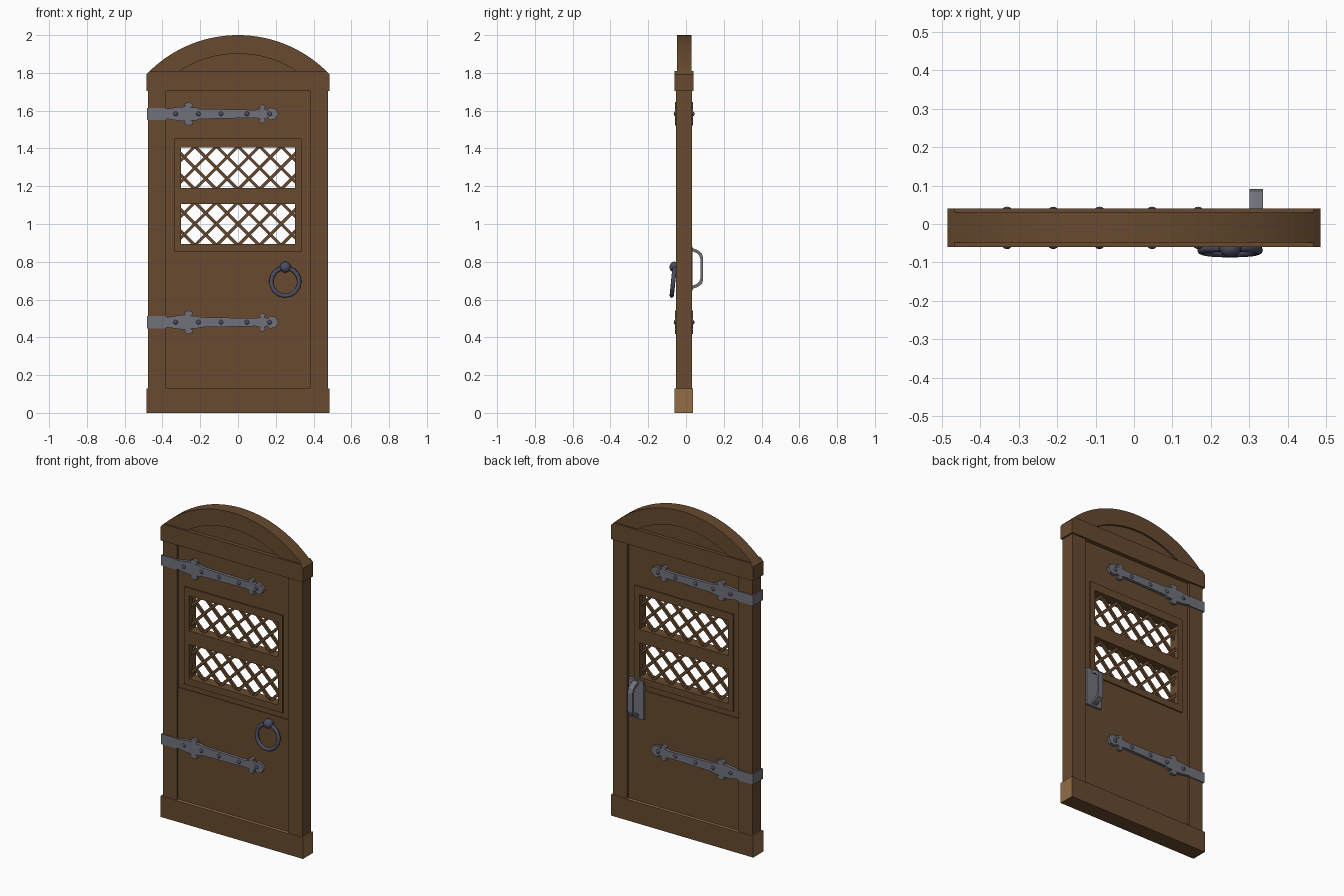
import bpy, bmesh, math
from mathutils import Vector

if "Cube" in bpy.data.objects:
    bpy.data.objects.remove(bpy.data.objects["Cube"])


def material(name, rgb):
    m = bpy.data.materials.new(name)
    m.diffuse_color = (*rgb, 1)
    m.use_nodes = True
    m.node_tree.nodes["Principled BSDF"].inputs["Base Color"].default_value = m.diffuse_color
    return m


WOOD = material("dark_wood", (0.135, 0.068, 0.028))
END = material("light_end_wood", (0.29, 0.155, 0.06))
IRON = material("grey_iron", (0.165, 0.165, 0.2))
DARK = material("dark_blue_iron", (0.07, 0.076, 0.125))


def finish(name, bm, mat):
    bmesh.ops.recalc_face_normals(bm, faces=bm.faces)
    me = bpy.data.meshes.new(name)
    bm.to_mesh(me)
    bm.free()
    me.materials.append(mat)
    ob = bpy.data.objects.new(name, me)
    bpy.context.collection.objects.link(ob)
    return ob


def add_prism(bm, pts, a, b, axis="y"):
    """Extrude a profile: (x, z) points along y, or (y, z) points along x."""
    put = (lambda p, d: (p[0], d, p[1])) if axis == "y" else (lambda p, d: (d, p[0], p[1]))
    lo = [bm.verts.new(put(p, a)) for p in pts]
    hi = [bm.verts.new(put(p, b)) for p in pts]
    bm.faces.new(lo)
    bm.faces.new(hi[::-1])
    for i in range(len(pts)):
        j = (i + 1) % len(pts)
        bm.faces.new((lo[i], hi[i], hi[j], lo[j]))


def prism(name, pts, a, b, mat=WOOD, axis="y"):
    bm = bmesh.new()
    add_prism(bm, pts, a, b, axis)
    return finish(name, bm, mat)


def rect(x0, x1, z0, z1):
    return [(x0, z0), (x1, z0), (x1, z1), (x0, z1)]


def boards(name, rects, a, b, mat=WOOD):
    bm = bmesh.new()
    for r in rects:
        add_prism(bm, rect(*r), a, b)
    return finish(name, bm, mat)


# bottom rail, with lighter wood on its ends and top
rail = prism("bottom_rail", rect(-0.485, 0.485, 0, 0.13), -0.06, 0.038)
rail.data.materials.append(END)
for f in rail.data.polygons:
    if abs(f.normal.x) > 0.5 or f.normal.z > 0.5:
        f.material_index = 1

# side stiles
for side, s in (("left", -1), ("right", 1)):
    x0, x1 = sorted((s * 0.38, s * 0.476))
    prism(side + "_stile", rect(x0, x1, 0.12, 1.72), -0.053, 0.031)

# top rail, corners cut by the arch circle
prism("top_rail", [(-0.485, 1.705), (0.485, 1.705), (0.485, 1.791), (0.467, 1.81),
                   (-0.467, 1.81), (-0.485, 1.791)], -0.06, 0.04)

# arched head and its recessed infill
CZ, RO, RI = 1.331, 0.669, 0.57


def arc(r, n=32):
    t = math.acos((1.81 - CZ) / r)
    return [(r * math.sin(-t + 2 * t * i / n), CZ + r * math.cos(-t + 2 * t * i / n))
            for i in range(n + 1)]


prism("arch", arc(RO) + arc(RI)[::-1], -0.048, 0.03)
prism("arch_infill", arc(RI), -0.036, 0.018)

# door panels
prism("lower_panel", rect(-0.385, 0.385, 0.12, 0.82), -0.04, 0.019)
boards("upper_panel", [(-0.385, -0.32, 0.82, 1.71), (0.32, 0.385, 0.82, 1.71),
                       (-0.32, 0.32, 0.82, 0.88), (-0.32, 0.32, 1.42, 1.71)], -0.035, 0.014)

# window frame with a middle bar
boards("window_frame", [(-0.336, -0.303, 0.853, 1.453), (0.303, 0.336, 0.853, 1.453),
                        (-0.303, 0.303, 0.853, 0.895), (-0.303, 0.303, 1.107, 1.19),
                        (-0.303, 0.303, 1.405, 1.453)], -0.045, 0.022)


# diagonal lattice in both openings
def lattice(name, z0, z1):
    bm = bmesh.new()
    zc, pitch, m = (z0 + z1) / 2, 0.114, 0.01
    for s, y in ((1, -0.022), (-1, -0.012)):
        for k in range(-5, 6):
            c = k * pitch
            lo, hi = z0 - m - zc, z1 + m - zc
            a, b = sorted(((-0.303 - m - c) * s, (0.303 + m - c) * s))
            lo, hi = max(lo, a), min(hi, b)
            if hi - lo < 0.02:
                continue
            w = 0.0058
            p, q = (c + s * lo, zc + lo), (c + s * hi, zc + hi)
            add_prism(bm, [(p[0] - s * w, p[1] + w), (p[0] + s * w, p[1] - w),
                           (q[0] + s * w, q[1] - w), (q[0] - s * w, q[1] + w)], y, y + 0.015)
    finish(name, bm, WOOD)


lattice("upper_lattice", 1.19, 1.405)
lattice("lower_lattice", 0.895, 1.107)

# hinge straps: ornamental outline on both faces, wrapped round the left edge
HALF = [(-0.483, 0.032), (-0.385, 0.032), (-0.375, 0.027), (-0.31, 0.037), (-0.28, 0.038),
        (-0.285, 0.052), (-0.265, 0.062), (-0.242, 0.056), (-0.238, 0.042), (-0.25, 0.034),
        (-0.22, 0.034), (-0.205, 0.027), (0.09, 0.021), (0.118, 0.026), (0.11, 0.04),
        (0.128, 0.05), (0.146, 0.043), (0.14, 0.025), (0.158, 0.02), (0.168, 0.034),
        (0.198, 0.027)]
RIVETS = (-0.33, -0.21, -0.09, 0.047, 0.167)


def ball(name, loc, scale, mat):
    bpy.ops.mesh.primitive_uv_sphere_add(segments=16, ring_count=10, radius=1, location=loc)
    ob = bpy.context.object
    ob.name, ob.scale = name, scale
    ob.data.materials.append(mat)
    bpy.ops.object.shade_smooth()


for label, zc in (("upper", 1.583), ("lower", 0.48)):
    outline = [(x, zc + h) for x, h in HALF] + [(0.216, zc)] + [(x, zc - h) for x, h in HALF[::-1]]
    bm = bmesh.new()
    add_prism(bm, outline, -0.058, -0.04)
    add_prism(bm, outline, 0.019, 0.037)
    add_prism(bm, rect(-0.483, -0.474, zc - 0.032, zc + 0.032), -0.058, 0.037)
    finish(label + "_hinge_strap", bm, IRON)
    for i, x in enumerate(RIVETS):
        for face, y in (("front", -0.057), ("back", 0.037)):
            ball(f"{label}_{face}_rivet_{i + 1}", (x, y, zc), (0.012, 0.008, 0.012), DARK)

# ring pull: boss, ball and hanging ring
bpy.ops.mesh.primitive_cylinder_add(vertices=16, radius=0.022, depth=0.025,
                                    location=(0.25, -0.046, 0.773), rotation=(math.pi / 2, 0, 0))
bpy.context.object.name = "ring_boss"
bpy.context.object.data.materials.append(DARK)
ball("ring_ball", (0.25, -0.062, 0.772), (0.029, 0.025, 0.029), DARK)
bpy.ops.mesh.primitive_torus_add(major_segments=28, minor_segments=8, major_radius=0.074,
                                 minor_radius=0.0115, location=(0.25, -0.068, 0.694),
                                 rotation=(math.pi / 2 - 0.1, 0, 0))
bpy.context.object.name = "ring_pull"
bpy.context.object.data.materials.append(DARK)
bpy.ops.object.shade_smooth()

# back handle: plate and bow grip
prism("handle_plate", rect(0.267, 0.37, 0.645, 0.88), 0.012, 0.034, IRON)
prism("back_handle", [(0.03, 0.874), (0.062, 0.862), (0.083, 0.845), (0.091, 0.82),
                      (0.091, 0.705), (0.083, 0.682), (0.062, 0.667), (0.03, 0.655),
                      (0.03, 0.672), (0.056, 0.682), (0.07, 0.694), (0.076, 0.71),
                      (0.076, 0.815), (0.07, 0.833), (0.056, 0.846), (0.03, 0.857)],
      0.301, 0.335, IRON, axis="x")
